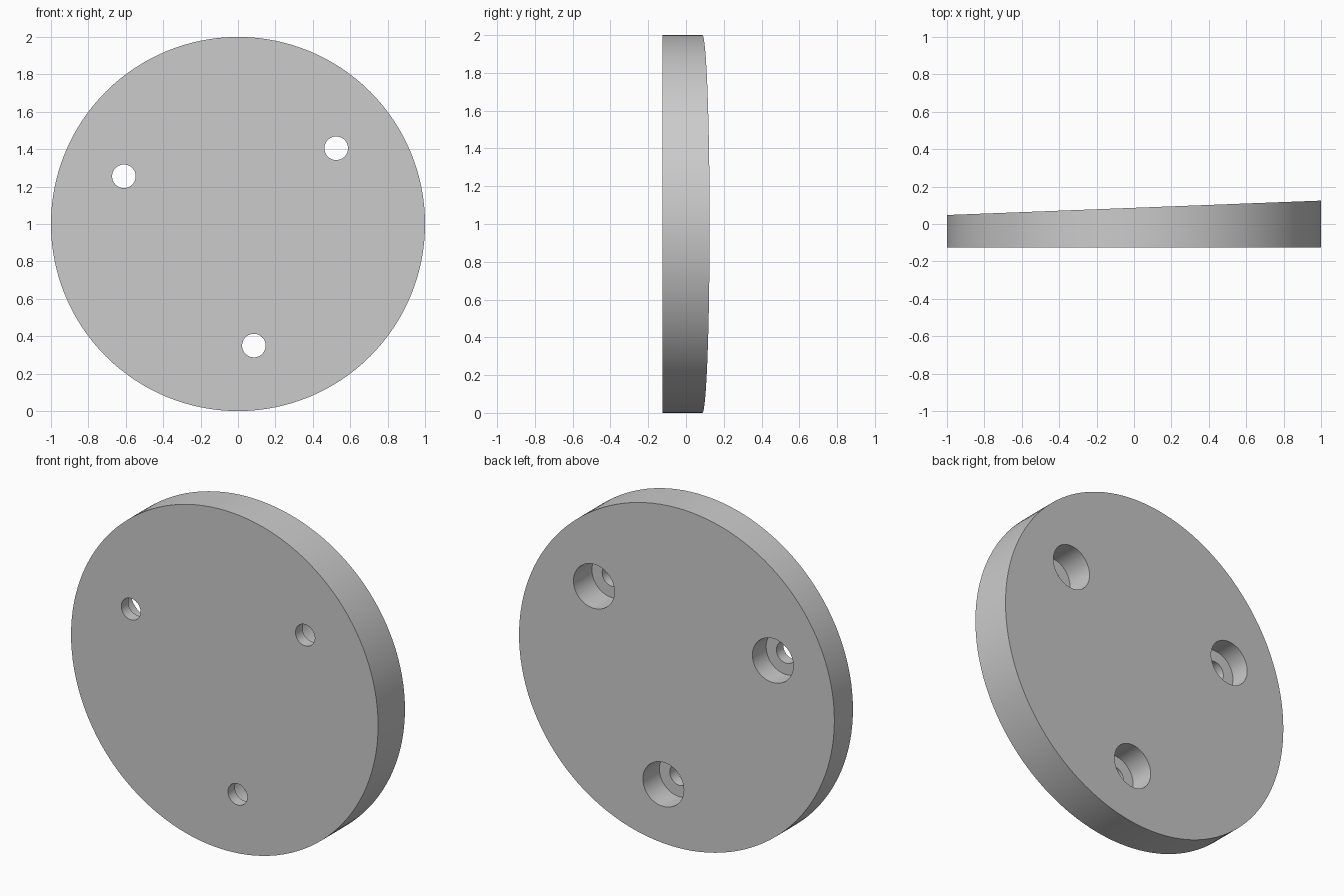
import bpy
import bmesh
from math import pi, radians
from mathutils import Matrix

cube = bpy.data.objects.get("Cube")
if cube:
    bpy.data.objects.remove(cube, do_unlink=True)

FRONT = -0.125
LEDGE = -0.06
BACK_MID, SLOPE = 0.0865, 0.0385
BOLT_POSITIONS = [(-0.61, 1.255), (0.525, 1.405), (0.085, 0.35)]

grey = bpy.data.materials.new("light_grey")
grey.use_nodes = True
colour = (0.6, 0.6, 0.6, 1)
grey.diffuse_color = colour
grey.node_tree.nodes["Principled BSDF"].inputs["Base Color"].default_value = colour


def cylinder(name, x, z, radius, y0, y1, sides):
    """Cylinder along y, from y0 to y1."""
    bm = bmesh.new()
    bmesh.ops.create_cone(bm, cap_ends=True, segments=sides,
                          radius1=radius, radius2=radius, depth=y1 - y0,
                          matrix=Matrix.Translation((x, (y0 + y1) / 2, z))
                          @ Matrix.Rotation(pi / 2, 4, 'X'))
    mesh = bpy.data.meshes.new(name)
    bm.to_mesh(mesh)
    bm.free()
    obj = bpy.data.objects.new(name, mesh)
    bpy.context.collection.objects.link(obj)
    mesh.materials.append(grey)
    return obj


# Wedge disc: flat front, back face sloping thicker towards +x
disc = cylinder("wedge_disc", 0, 1, 1, FRONT, BACK_MID, 128)
for v in disc.data.vertices:
    if v.co.y > 0:
        v.co.y = BACK_MID + SLOPE * v.co.x

bpy.ops.object.select_all(action='DESELECT')
disc.select_set(True)
bpy.context.view_layer.objects.active = disc

# Bolt holes right through, with wide counterbores from the back
for x, z in BOLT_POSITIONS:
    for radius, start in ((0.063, -0.3), (0.13, LEDGE)):
        cutter = cylinder("bore_cutter", x, z, radius, start, 0.3, 48)
        cutter.hide_render = True
        cut = disc.modifiers.new("bore", 'BOOLEAN')
        cut.operation = 'DIFFERENCE'
        cut.solver = 'EXACT'
        cut.object = cutter
        bpy.ops.object.modifier_apply(modifier=cut.name)
        bpy.data.objects.remove(cutter, do_unlink=True)

bpy.ops.object.shade_smooth_by_angle(angle=radians(30))
